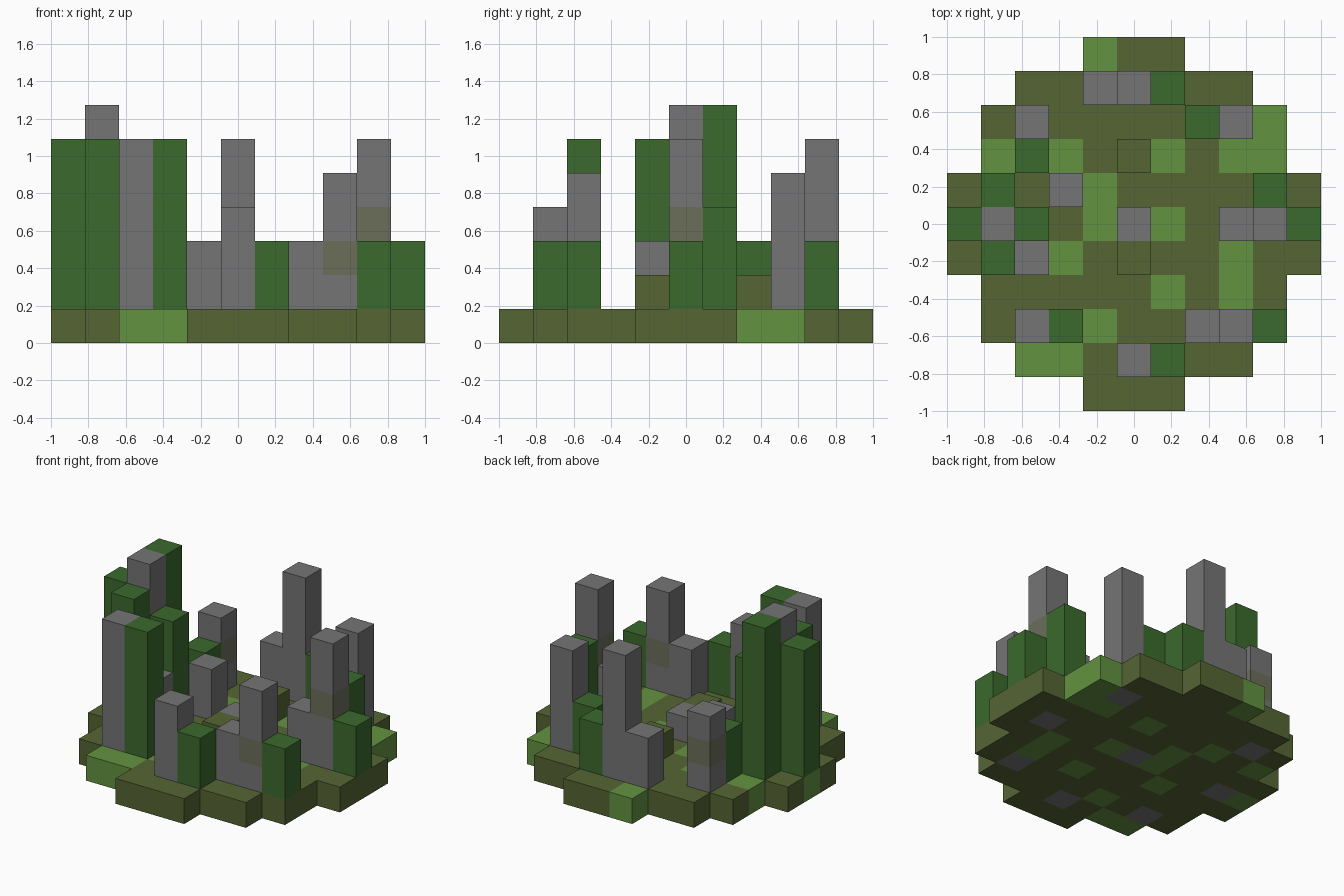
import bpy
import bmesh
from mathutils import Vector

if "Cube" in bpy.data.objects:
    bpy.data.objects.remove(bpy.data.objects["Cube"])

GRID = 11
CELL = 2 / GRID

# Linear colours, keyed by the letter used in the floor plans
COLOURS = {
    "o": ("olive_moss", (0.092, 0.130, 0.034)),
    "l": ("light_grass", (0.125, 0.288, 0.052)),
    "s": ("grey_stone", (0.178, 0.178, 0.178)),
    "d": ("dark_leaf", (0.044, 0.144, 0.026)),
    "m": ("mossy_stone", (0.147, 0.155, 0.102)),
}

# Ground layer, back row first
GROUND = """
....loo....
..ooooooo..
.osooooosl.
.loloololl.
ooooloooooo
lsoolsloosо
ooolooooloo
.ooooololo.
.osolooosо.
..llosooo..
....ooo....
""".replace("\u043e", "o").split()

# What stands on each cell, and how many cells high it reaches
KINDS = """
...........
....ssd....
..s....ds..
..d..o.....
.d.s.....d.
dsd..s..ssd
.ds..o.....
...........
..sd...ssd.
.....sd....
...........
""".split()

HEIGHTS = """
...........
....363....
..4....35..
..3..2.....
.7.3.....4.
675..2..363
.63..2.....
...........
..66...353.
.....43....
...........
""".split()

# Weathered bands in the stone pillars (column, row, level)
MOSSY = [(2, 8, 2), (8, 2, 2), (9, 5, 3)]

PARTS = {"o": "raised_moss_blocks", "s": "stone_pillars", "d": "leafy_columns"}

# Fill the cells: position -> (part, colour letter)
cells = {}
for r in range(GRID):
    j = GRID - 1 - r
    for i in range(GRID):
        if GROUND[r][i] == ".":
            continue
        cells[i, j, 0] = ("ground", GROUND[r][i])
        kind = KINDS[r][i]
        if kind != ".":
            for k in range(1, int(HEIGHTS[r][i])):
                cells[i, j, k] = (PARTS[kind], kind)
for c in MOSSY:
    cells[c] = (cells[c][0], "m")


def make_material(name, rgb):
    mat = bpy.data.materials.new(name)
    mat.use_nodes = True
    mat.diffuse_color = (*rgb, 1)
    bsdf = mat.node_tree.nodes["Principled BSDF"]
    bsdf.inputs["Base Color"].default_value = (*rgb, 1)
    bsdf.inputs["Roughness"].default_value = 0.9
    return mat


materials = {key: make_material(*value) for key, value in COLOURS.items()}


def add_side(bm, centre, normal, slot):
    """One outward square of a cell."""
    u = Vector((normal.y, normal.z, normal.x))
    v = normal.cross(u)
    middle = centre + normal * CELL / 2
    corners = [middle + (u * a + v * b) * CELL / 2
               for a, b in ((-1, -1), (1, -1), (1, 1), (-1, 1))]
    face = bm.faces.new([bm.verts.new(p) for p in corners])
    face.material_index = slot


def build_part(part):
    """Skin every cell of a part wherever it meets open air."""
    letters = sorted({col for p, col in cells.values() if p == part})
    bm = bmesh.new()
    for (i, j, k), (owner, letter) in cells.items():
        if owner != part:
            continue
        half = (GRID - 1) / 2
        centre = Vector((i - half, j - half, k + 0.5)) * CELL
        for axis in range(3):
            for sign in (-1, 1):
                step = [0, 0, 0]
                step[axis] = sign
                if (i + step[0], j + step[1], k + step[2]) not in cells:
                    add_side(bm, centre, Vector(step), letters.index(letter))
    bmesh.ops.remove_doubles(bm, verts=bm.verts, dist=CELL / 100)
    mesh = bpy.data.meshes.new(part)
    bm.to_mesh(mesh)
    bm.free()
    for letter in letters:
        mesh.materials.append(materials[letter])
    obj = bpy.data.objects.new(part, mesh)
    bpy.context.collection.objects.link(obj)


for part in ["ground", *PARTS.values()]:
    build_part(part)
